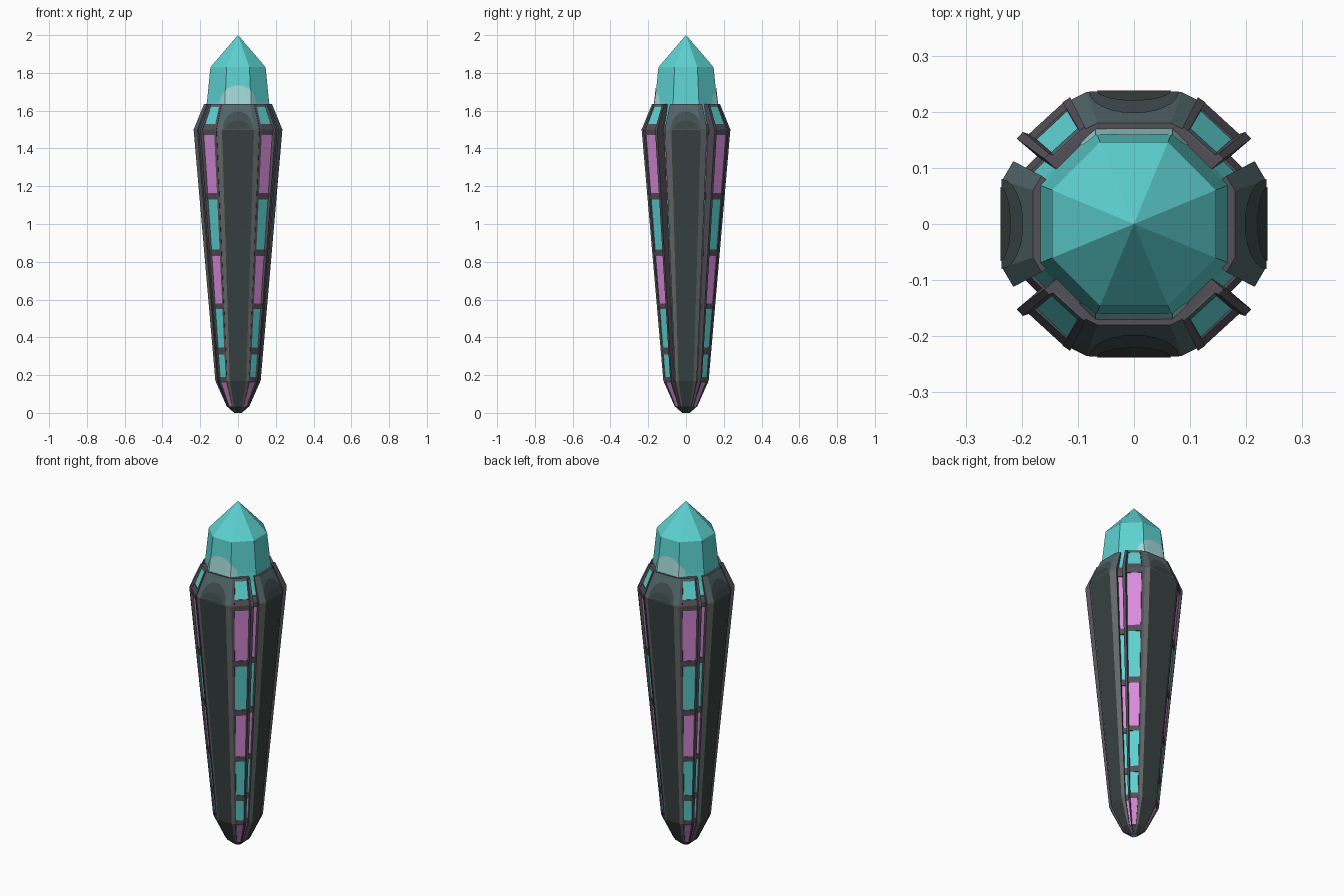
import bpy, bmesh
from math import pi, cos, sin, sqrt, tan

cube = bpy.data.objects.get("Cube")
if cube:
    bpy.data.objects.remove(cube)


def material(name, rgb):
    m = bpy.data.materials.new(name)
    m.use_nodes = True
    m.diffuse_color = (*rgb, 1)
    m.node_tree.nodes["Principled BSDF"].inputs["Base Color"].default_value = (*rgb, 1)
    return m


MATS = [material("cyan crystal", (0.11, 0.64, 0.64)),
        material("purple glass", (0.70, 0.26, 0.72)),
        material("dark panel", (0.040, 0.056, 0.053)),
        material("grey rim", (0.13, 0.14, 0.14)),
        material("slate", (0.085, 0.13, 0.14)),
        material("frame grey", (0.085, 0.078, 0.095)),
        material("pale glow", (0.36, 0.68, 0.68)),
        material("deep slate", (0.055, 0.075, 0.08))]
CYAN, PURPLE, DARK, RIM, SLATE, FRAME, PALE, DEEP = range(8)

# Outline of the whole body: height and distance from the axis
OUTLINE = [(0, 0.02), (0.035, 0.06), (0.17, 0.12), (1.5, 0.235), (1.635, 0.18)]
TOP = OUTLINE[-1][0]
# Window bands: bottom, top, colour
BANDS = [(0.035, 0.16, PURPLE), (0.19, 0.31, CYAN), (0.345, 0.55, CYAN),
         (0.58, 0.83, PURPLE), (0.865, 1.13, CYAN), (1.165, 1.47, PURPLE),
         (1.53, TOP, CYAN)]


def reach(z):
    for (z0, a0), (z1, a1) in zip(OUTLINE, OUTLINE[1:]):
        if z <= z1:
            return a0 + (a1 - a0) * (z - z0) / (z1 - z0)
    return OUTLINE[-1][1]


def band_colour(z):
    for lo, hi, colour in BANDS:
        if lo < z < hi:
            return colour
    return FRAME


def finish(name, bm, normals=True):
    if normals:
        bmesh.ops.recalc_face_normals(bm, faces=bm.faces)
    me = bpy.data.meshes.new(name)
    bm.to_mesh(me)
    bm.free()
    for m in MATS:
        me.materials.append(m)
    ob = bpy.data.objects.new(name, me)
    bpy.context.collection.objects.link(ob)
    return ob


def loft(name, section, levels, rule, cap_colour=FRAME):
    """Stack scaled copies of a section; rule(z, side) gives each face colour."""
    bm = bmesh.new()
    rings = [[bm.verts.new((x * s, y * s, z)) for x, y in section] for z, s in levels]
    n = len(section)
    for low, high, (z0, _), (z1, _) in zip(rings, rings[1:], levels, levels[1:]):
        for i in range(n):
            j = (i + 1) % n
            f = bm.faces.new((low[i], low[j], high[j], high[i]))
            f.material_index = rule((z0 + z1) / 2, i)
    for ring in (rings[0], rings[-1]):
        bm.faces.new(ring).material_index = cap_colour
    return finish(name, bm)


def body_levels(lo=0, hi=TOP, extra=()):
    heights = {lo, hi} | {z for z, _ in OUTLINE} | set(extra)
    return [(z, reach(z) / 0.235) for z in sorted(heights) if lo <= z <= hi]


EDGES = [z for lo, hi, _ in BANDS for z in (lo, hi)]

# Crystal core with window bands down its length and a faceted point
octagon = [(cos(pi / 8 + i * pi / 4) / cos(pi / 8), sin(pi / 8 + i * pi / 4) / cos(pi / 8))
           for i in range(8)]
core = [(z, s * 0.2) for z, s in body_levels(hi=1.5, extra=EDGES)]
core += [(1.6, 0.172), (1.65, 0.164), (1.83, 0.146), (2.0, 0.0005)]
loft("crystal_core", octagon, core,
     lambda z, i: CYAN if z > 1.5 else band_colour(z), CYAN)


def turned(points, quarter):
    for _ in range(quarter):
        points = [(-y, x) for x, y in points]
    return points


def panel_rule(z, side):
    if z > 1.5:
        return SLATE
    return DARK if side == 2 else RIM if side in (1, 3) else FRAME


# Four long armour panels with painted arches on their top slopes
for quarter, side in enumerate(("back", "right", "front", "left")):
    flat, edge = (0.085, 0.125) if quarter % 2 == 0 else (0.078, 0.112)
    half = [(flat, 0.235), (edge, 0.215), (0.075, 0.165)]
    section = [(-x, y) for x, y in reversed(half)] + half
    loft(side + "_panel", turned(section, quarter), body_levels(), panel_rule)
    for label, width, height, lift, colour in (("outer", 0.08, 0.095, 0.002, DEEP),
                                               ("inner", 0.066, 0.045, 0.004, DARK)):
        bm = bmesh.new()
        points = []
        for k in range(13):
            t = pi * k / 12
            z = 1.502 + height * sin(t)
            x, y = turned([(width * cos(t), reach(z) + lift)], quarter)[0]
            points.append(bm.verts.new((x, y, z)))
        face = bm.faces.new(points)
        face.normal_update()
        if face.normal.z < 0:
            face.normal_flip()
        face.material_index = colour
        finish(f"{side}_{label}_arch", bm, False)

# Diagonal window strips, each with a projecting fin, rails and cross bars
STRIP = [(0.088, 0.168), (0.122, 0.216), (0.186, 0.156), (0.150, 0.112)]
FIN = [(0.183, 0.159), (0.198, 0.164), (0.209, 0.152), (0.162, 0.112), (0.148, 0.124)]
RAIL = [(0.105, 0.19), (0.114, 0.226), (0.127, 0.217), (0.118, 0.19)]
BAR = [(0.10, 0.18), (0.120, 0.222), (0.190, 0.158), (0.16, 0.13)]
RECESS_BAR = [(0.15, 0.11), (0.172, 0.122), (0.203, 0.09), (0.18, 0.08)]

for sx, left in ((1, "left"), (-1, "right")):
    for sy, front in ((1, "back"), (-1, "front")):
        corner = f"{front}_{left}_"

        def mirrored(points):
            return [(x * sx, y * sy) for x, y in points]

        loft(corner + "window_strip", mirrored(STRIP), body_levels(0.01, TOP, EDGES),
             lambda z, i: band_colour(z) if i == 1 else FRAME)
        loft(corner + "fin", mirrored(FIN), body_levels(0.02), lambda z, i: FRAME)
        loft(corner + "rail", mirrored(RAIL), body_levels(0.02), lambda z, i: FRAME)
        for k, (below, above) in enumerate(zip(BANDS, BANDS[1:])):
            levels = body_levels(below[1], above[0])
            for label, shape in (("bar", BAR), ("recess_bar", RECESS_BAR)):
                loft(f"{corner}{label}_{k + 1}", mirrored(shape), levels,
                     lambda z, i: FRAME)
        # Slate lip closing the upper end of the strip
        loft(corner + "top_lip", mirrored(BAR), body_levels(1.62), lambda z, i: SLATE, SLATE)

# Pale glow wrapped over the crystal just above the front and back panels
for sy, side in ((1, "back"), (-1, "front")):
    bm = bmesh.new()
    columns = []
    corner_x = 0.165 * tan(pi / 8)
    steps = [0.02, 0.045, corner_x, 0.08, 0.092, 0.1]
    for x in [-v for v in reversed(steps)] + [0] + steps:
        column = []
        for z in (1.615, 1.625 + 0.11 * sqrt(max(0, 1 - (x / 0.1) ** 2))):
            a = 0.164 - (z - 1.65) * 0.1 if z > 1.65 else 0.164 + (1.65 - z) * 0.16
            y = min(a, sqrt(2) * a - abs(x)) + 0.003
            column.append(bm.verts.new((x, y * sy, z)))
        columns.append(column)
    for a, b in zip(columns, columns[1:]):
        loop = (a[0], b[0], b[1], a[1])
        bm.faces.new(loop if sy < 0 else loop[::-1]).material_index = PALE
    finish(side + "_glow", bm, False)
